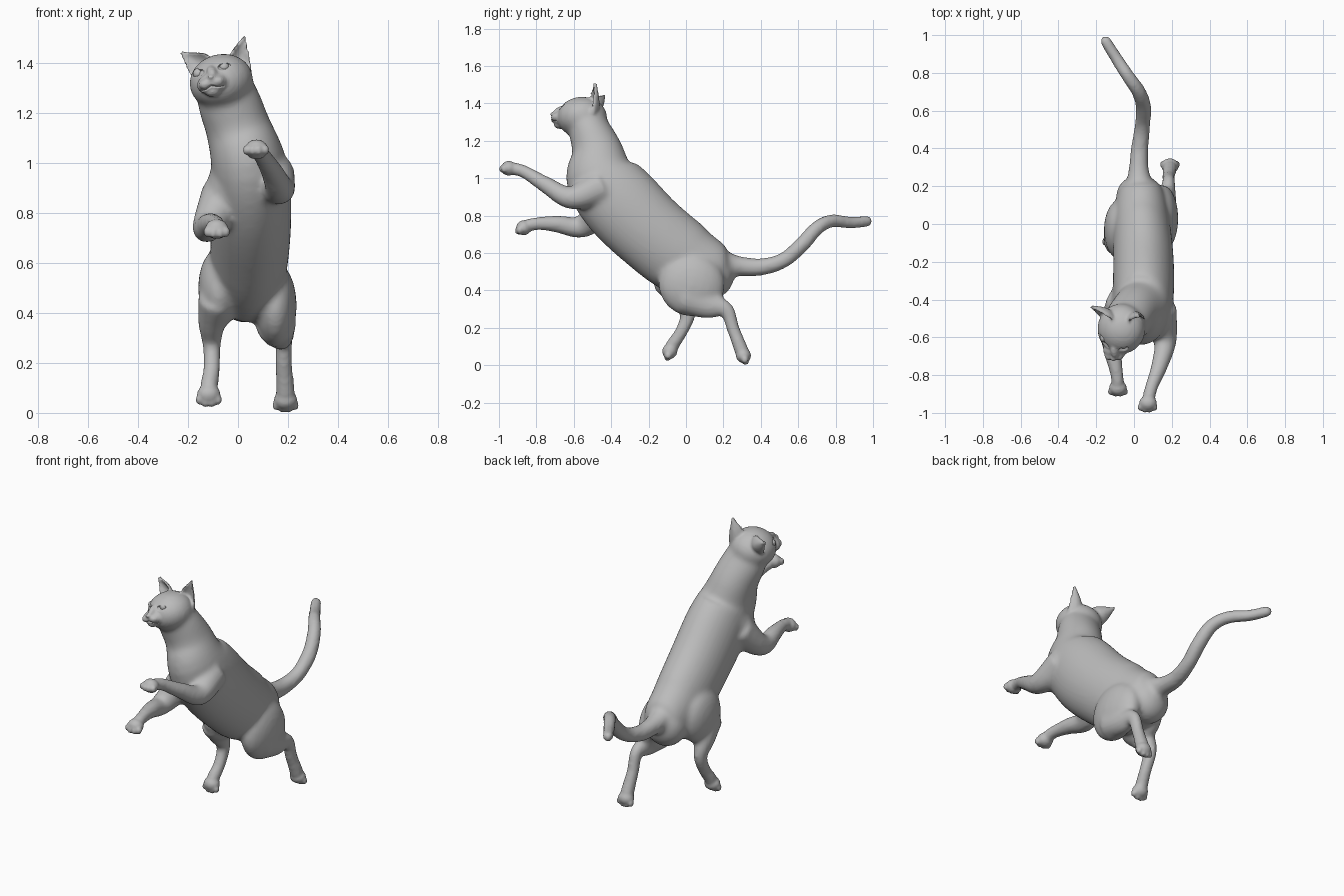
import bpy, bmesh, math
from mathutils import Vector, Matrix
from mathutils.bvhtree import BVHTree
from mathutils.geometry import intersect_point_line

if "Cube" in bpy.data.objects:
    bpy.data.objects.remove(bpy.data.objects["Cube"], do_unlink=True)

grey = bpy.data.materials.new("plain_grey")
grey.use_nodes = True
grey.diffuse_color = (0.5, 0.5, 0.5, 1)
grey.node_tree.nodes["Principled BSDF"].inputs["Base Color"].default_value = (0.5, 0.5, 0.5, 1)


# ---- helpers ----
def blob(bm, center, radii, roll=0.0, pitch=0.0):
    """Ellipsoid; roll turns about y, pitch about x."""
    m = (Matrix.Translation(center) @ Matrix.Rotation(roll, 4, 'Y')
         @ Matrix.Rotation(pitch, 4, 'X') @ Matrix.Diagonal((*radii, 1)))
    bmesh.ops.create_uvsphere(bm, u_segments=20, v_segments=12, radius=1, matrix=m)


def spline(rows, steps=5):
    """Catmull-Rom interpolation of rows of numbers."""
    r = [Vector(p) for p in rows]
    r = [r[0] * 2 - r[1]] + r + [r[-1] * 2 - r[-2]]
    out = []
    for i in range(1, len(r) - 2):
        a, b, c, d = r[i - 1:i + 3]
        for k in range(steps):
            t = k / steps
            out.append(0.5 * (2 * b + (c - a) * t + (2 * a - 5 * b + 4 * c - d) * t ** 2
                              + (3 * b - a - 3 * c + d) * t ** 3))
    return out + [r[-2]]


def tube(bm, rows, n=20):
    """Loft through rows of x, y, z, half width, half thickness."""
    rows = spline([(*p, p[3]) if len(p) == 4 else p for p in rows])
    pts = [Vector(p[:3]) for p in rows]
    rings = []
    for i, p in enumerate(pts):
        tan = (pts[min(i + 1, len(pts) - 1)] - pts[max(i - 1, 0)]).normalized()
        side = Vector((1, 0, 0))
        side = (side - tan * side.dot(tan)).normalized()
        up = tan.cross(side)
        rings.append([bm.verts.new(p + side * rows[i][3] * math.cos(a) + up * rows[i][4] * math.sin(a))
                      for a in (math.tau * k / n for k in range(n))])
    new = [bm.faces.new(rings[0]), bm.faces.new(rings[-1][::-1])]
    for r, s in zip(rings, rings[1:]):
        new += [bm.faces.new((r[k], s[k], s[(k + 1) % n], r[(k + 1) % n])) for k in range(n)]
    bmesh.ops.recalc_face_normals(bm, faces=new)


def ear(bm, base, tip, side, face, half, cup=0.035, thick=0.02, n=8):
    """Cupped triangular leaf with an inner and an outer skin."""
    base, axis = Vector(base), Vector(tip) - Vector(base)
    side, face = Vector(side).normalized(), Vector(face).normalized()
    skins = []
    for off in (0, thick):
        grid = []
        for j in range(n + 1):
            v = -0.25 + 1.25 * j / n
            w = half * max(0.1, 1 - max(v, 0) ** 1.4)
            grid.append([bm.verts.new(base + axis * v + side * w * u
                                      + face * (cup * (u * u - 1) * w / half - off))
                         for u in (-1 + 2 * i / n for i in range(n + 1))])
        skins.append(grid)
    a, b = skins
    new = []
    for j in range(n):
        for i in range(n):
            for g in skins:
                new.append(bm.faces.new((g[j][i], g[j][i + 1], g[j + 1][i + 1], g[j + 1][i])))
        for i in (0, n):
            new.append(bm.faces.new((a[j][i], a[j + 1][i], b[j + 1][i], b[j][i])))
            new.append(bm.faces.new((a[i][j], a[i][j + 1], b[i][j + 1], b[i][j])))
    bmesh.ops.recalc_face_normals(bm, faces=new)


def make(name, bm):
    me = bpy.data.meshes.new(name)
    bm.to_mesh(me)
    bm.free()
    me.materials.append(grey)
    ob = bpy.data.objects.new(name, me)
    bpy.context.collection.objects.link(ob)
    return ob


def fuse(ob, voxel, smooth):
    """Melt overlapping pieces into one skin and return it as a bmesh."""
    remesh = ob.modifiers.new("fuse", 'REMESH')
    remesh.mode, remesh.voxel_size = 'VOXEL', voxel
    soft = ob.modifiers.new("soften", 'SMOOTH')
    soft.factor, soft.iterations = 0.5, smooth
    bm = bmesh.new()
    bm.from_object(ob, bpy.context.evaluated_depsgraph_get())
    ob.modifiers.clear()
    return bm


# ---- torso and neck ----
bm = bmesh.new()
tube(bm, [(0.03, 0.245, 0.50, 0.05, 0.06), (0.035, 0.17, 0.51, 0.12, 0.14),
          (0.04, 0.00, 0.565, 0.15, 0.20), (0.05, -0.19, 0.71, 0.16, 0.21),
          (0.05, -0.355, 0.875, 0.162, 0.215), (0.04, -0.455, 1.005, 0.15, 0.19),
          (0.0, -0.475, 1.14, 0.13, 0.14), (-0.035, -0.51, 1.24, 0.125, 0.115),
          (-0.065, -0.55, 1.33, 0.11, 0.10)], 32)
blob(bm, (0.03, 0.15, 0.49), (0.125, 0.11, 0.13))
# ---- skull ----
ROLL = -math.radians(14)
blob(bm, (-0.067, -0.555, 1.325), (0.13, 0.135, 0.110), ROLL)
# ---- shoulders and thighs ----
blob(bm, (0.125, -0.43, 0.93), (0.085, 0.13, 0.13))
blob(bm, (-0.04, -0.43, 0.89), (0.085, 0.13, 0.14))
blob(bm, (0.15, 0.03, 0.43), (0.085, 0.18, 0.17), 0, -0.3)
blob(bm, (-0.075, -0.03, 0.50), (0.085, 0.16, 0.16), 0, -0.5)
# ---- limbs: points with radius ----
limbs = [
    [(0.13, -0.46, 0.95, 0.10), (0.165, -0.615, 0.895, 0.062), (0.135, -0.75, 0.965, 0.045),
     (0.09, -0.87, 1.037, 0.035), (0.075, -0.945, 1.053, 0.037)],
    [(-0.05, -0.42, 0.87, 0.10), (-0.122, -0.55, 0.743, 0.062), (-0.11, -0.69, 0.755, 0.046),
     (-0.09, -0.80, 0.757, 0.035), (-0.085, -0.865, 0.74, 0.038)],
    [(0.15, 0.00, 0.36, 0.085, 0.09), (0.17, 0.12, 0.32, 0.055, 0.072), (0.183, 0.215, 0.298, 0.036, 0.042),
     (0.183, 0.25, 0.20, 0.035), (0.188, 0.285, 0.11, 0.038), (0.19, 0.305, 0.055, 0.041)],
    [(-0.085, -0.10, 0.46, 0.075, 0.09), (-0.105, -0.03, 0.36, 0.055, 0.065), (-0.105, 0.01, 0.275, 0.038, 0.043),
     (-0.105, -0.025, 0.18, 0.035), (-0.115, -0.07, 0.11, 0.037), (-0.117, -0.085, 0.075, 0.04)]]
for limb in limbs:
    tube(bm, limb)
# ---- tail ----
tube(bm, [(0.03, 0.19, 0.54, 0.08), (0.025, 0.28, 0.53, 0.055), (0.03, 0.40, 0.525, 0.047),
          (0.045, 0.52, 0.56, 0.042), (0.05, 0.62, 0.645, 0.042), (0.025, 0.70, 0.733, 0.039),
          (-0.03, 0.78, 0.772, 0.036), (-0.095, 0.88, 0.762, 0.033), (-0.15, 0.968, 0.77, 0.031)])
blob(bm, (-0.15, 0.968, 0.77), (0.031, 0.031, 0.031))
body = make("cat_body", bm)
bm = fuse(body, 0.013, 7)

# ---- paws with four toes ----
paws = [((0.074, -0.948, 1.053), (-0.1, -1, -0.1)), ((-0.085, -0.868, 0.735), (0, -0.85, -0.5)),
        ((0.19, 0.307, 0.052), (0, 0.35, -0.94)), ((-0.117, -0.087, 0.074), (0, -0.35, -0.94))]
for c, d in paws:
    c, d = Vector(c), Vector(d).normalized()
    blob(bm, c, (0.047, 0.041, 0.040))
    for i in range(4):
        s = i - 1.5
        blob(bm, c + d * (0.034 - 0.005 * s * s) + Vector((s * 0.025, 0, 0)), (0.0155, 0.019, 0.021))
# ---- muzzle, whisker pads, nose, nose bridge, chin ----
blob(bm, (-0.10, -0.665, 1.318), (0.066, 0.050, 0.043), ROLL)
for x, z in ((-0.128, 1.314), (-0.083, 1.325)):
    blob(bm, (x, -0.695, z), (0.030, 0.028, 0.022), ROLL)
blob(bm, (-0.109, -0.711, 1.342), (0.016, 0.017, 0.011), ROLL)
blob(bm, (-0.105, -0.675, 1.362), (0.020, 0.042, 0.020), ROLL, 0.5)
blob(bm, (-0.10, -0.675, 1.286), (0.032, 0.032, 0.022), ROLL)
# ---- ears ----
ear(bm, (0.012, -0.515, 1.385), (0.03, -0.497, 1.508), (0.78, 0.1, -0.6), (0.25, -1, 0.1), 0.058)
ear(bm, (-0.155, -0.50, 1.388), (-0.232, -0.45, 1.443), (-0.5, 0.1, -0.8), (-0.35, -1, 0.1), 0.055)
bm.to_mesh(body.data)
bm.free()
bm = fuse(body, 0.0085, 2)

# ---- eye sockets and mouth line, pressed into a finer face ----
front = [e for e in bm.edges if all(v.co.y < -0.61 and v.co.z > 1.25 for v in e.verts)]
bmesh.ops.subdivide_edges(bm, edges=front, cuts=2, smooth=0.5, use_grid_fill=True)
bm.normal_update()
tree = BVHTree.FromBMesh(bm)
eyes = [(name, tree.ray_cast(Vector((x, -1.3, z)), Vector((0, 1, 0)))[0])
        for name, x, z in (("left_eye", -0.056, 1.384), ("right_eye", -0.158, 1.358))]
mouth = [Vector(p) for p in ((-0.148, 0, 1.287), (-0.128, 0, 1.293), (-0.107, 0, 1.308),
                             (-0.082, 0, 1.304), (-0.058, 0, 1.307))]
for v in bm.verts:
    if v.co.y > -0.58 or v.co.z < 1.25 or v.normal.y > -0.1:
        continue
    press = 0
    for _, p in eyes:
        d = Matrix.Rotation(-ROLL, 3, 'Y') @ (v.co - p)
        q = (d.x / 0.026) ** 2 + (d.z / 0.013) ** 2
        press = max(press, 0.014 * min(1, 2.5 * (1 - q)))
    flat = Vector((v.co.x, 0, v.co.z))
    for a, b in zip(mouth, mouth[1:]):
        near, t = intersect_point_line(flat, a, b)
        dist = (a + (b - a) * min(1, max(0, t)) - flat).length
        press = max(press, 0.008 * (1 - dist / 0.006))
    v.co.y += press
bm.to_mesh(body.data)
bm.free()

# ---- eyeballs ----
for name, p in eyes:
    bm = bmesh.new()
    blob(bm, p + Vector((0, 0.028, -0.002)), (0.022, 0.022, 0.022))
    make(name, bm)

# ---- smooth shading ----
bpy.ops.object.select_all(action='DESELECT')
for ob in [body] + [bpy.data.objects[name] for name, _ in eyes]:
    ob.select_set(True)
bpy.context.view_layer.objects.active = body
bpy.ops.object.shade_smooth_by_angle(angle=math.radians(60))
